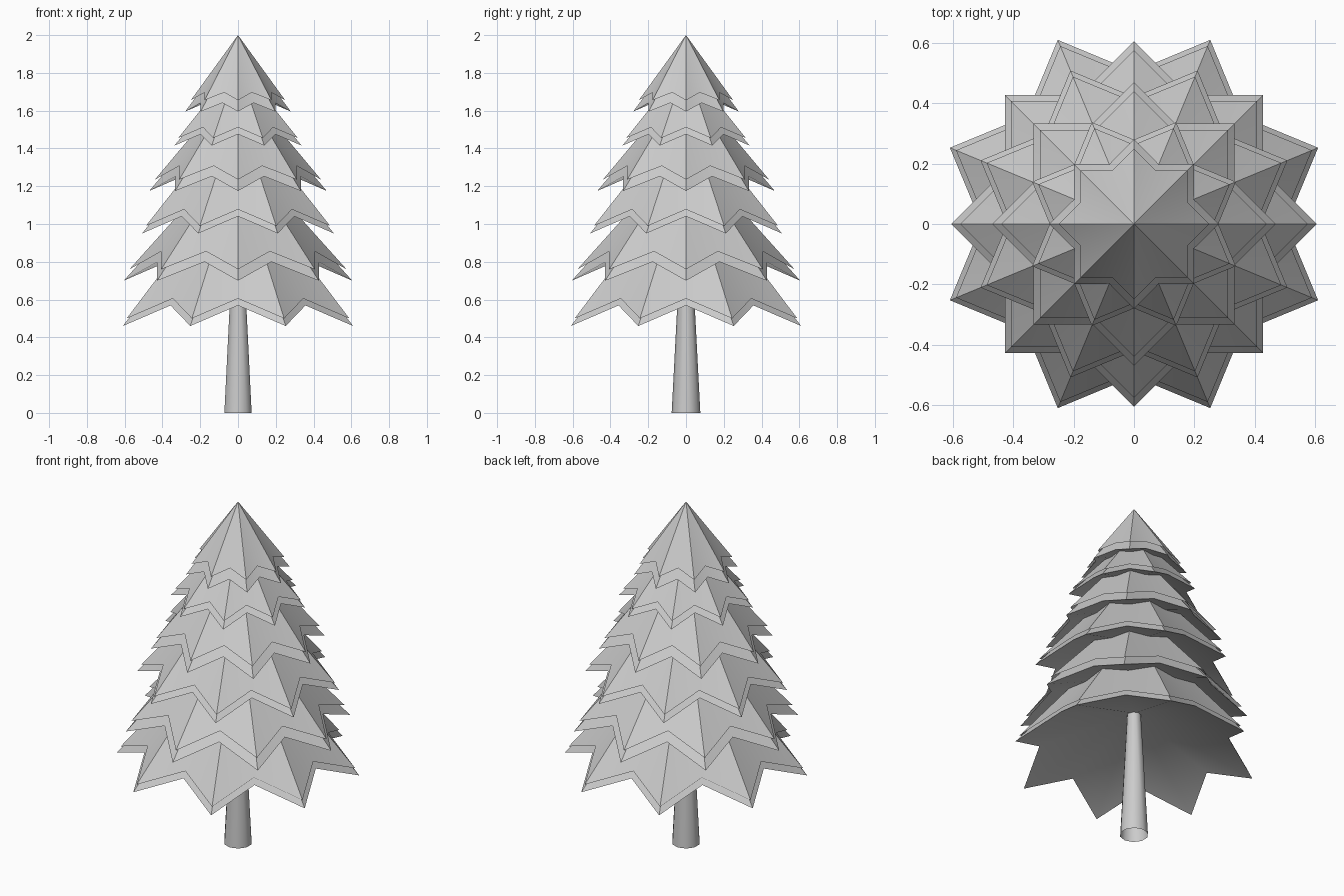
import bpy, bmesh
from math import sin, cos, pi

if "Cube" in bpy.data.objects:
    bpy.data.objects.remove(bpy.data.objects["Cube"])

POINTS = 8


def star_shell(name, r, z, apex, turn, under=None):
    """Eight-pointed star skirt rising to an apex, with an optional hollowed underside."""
    bm = bmesh.new()
    rim = []
    for i in range(POINTS * 2):
        a = i * pi / POINTS + turn
        tip = i % 2 == 0
        rr = r if tip else r * 0.765
        zz = z if tip else z + 0.165 * r
        rim.append(bm.verts.new((rr * cos(a), rr * sin(a), zz)))
    top = bm.verts.new((0, 0, apex))
    low = bm.verts.new((0, 0, under)) if under else None
    for a, b in zip(rim, rim[1:] + rim[:1]):
        bm.faces.new((a, b, top))
        if low:
            bm.faces.new((b, a, low))
    finish(name, bm)


def finish(name, bm):
    mesh = bpy.data.meshes.new(name)
    bm.to_mesh(mesh)
    bm.free()
    ob = bpy.data.objects.new(name, mesh)
    bpy.context.collection.objects.link(ob)
    bpy.ops.object.select_all(action='DESELECT')
    bpy.context.view_layer.objects.active = ob
    ob.select_set(True)
    bpy.ops.object.shade_smooth_by_angle(angle=0.7)


# Branch tiers, bottom to top: tip radius, tip height, apex height
tiers = [(0.66, 0.46, 1.28), (0.605, 0.70, 1.40), (0.55, 0.95, 1.61),
         (0.47, 1.175, 1.76), (0.365, 1.415, 1.85), (0.28, 1.595, 2.0)]
for n, (r, z, apex) in enumerate(tiers):
    turn = pi / POINTS if n % 2 == 0 else 0
    dr, dz = (0.022, 0.04) if n % 2 == 0 else (0.03, 0.06)
    # lower layer with underside, then the thin layer lying over it
    star_shell(f"branch_tier_{n + 1}_lower", r, z, apex - 0.03, turn, z + 0.435 * r)
    star_shell(f"branch_tier_{n + 1}_upper", r - dr, z + dz, apex, turn)

# Tapered trunk, open at the foot
bm = bmesh.new()
bmesh.ops.create_cone(bm, segments=10, radius1=0.076, radius2=0.034, depth=0.8, cap_ends=False)
bmesh.ops.translate(bm, verts=bm.verts, vec=(0, 0, 0.4))
finish("trunk", bm)
